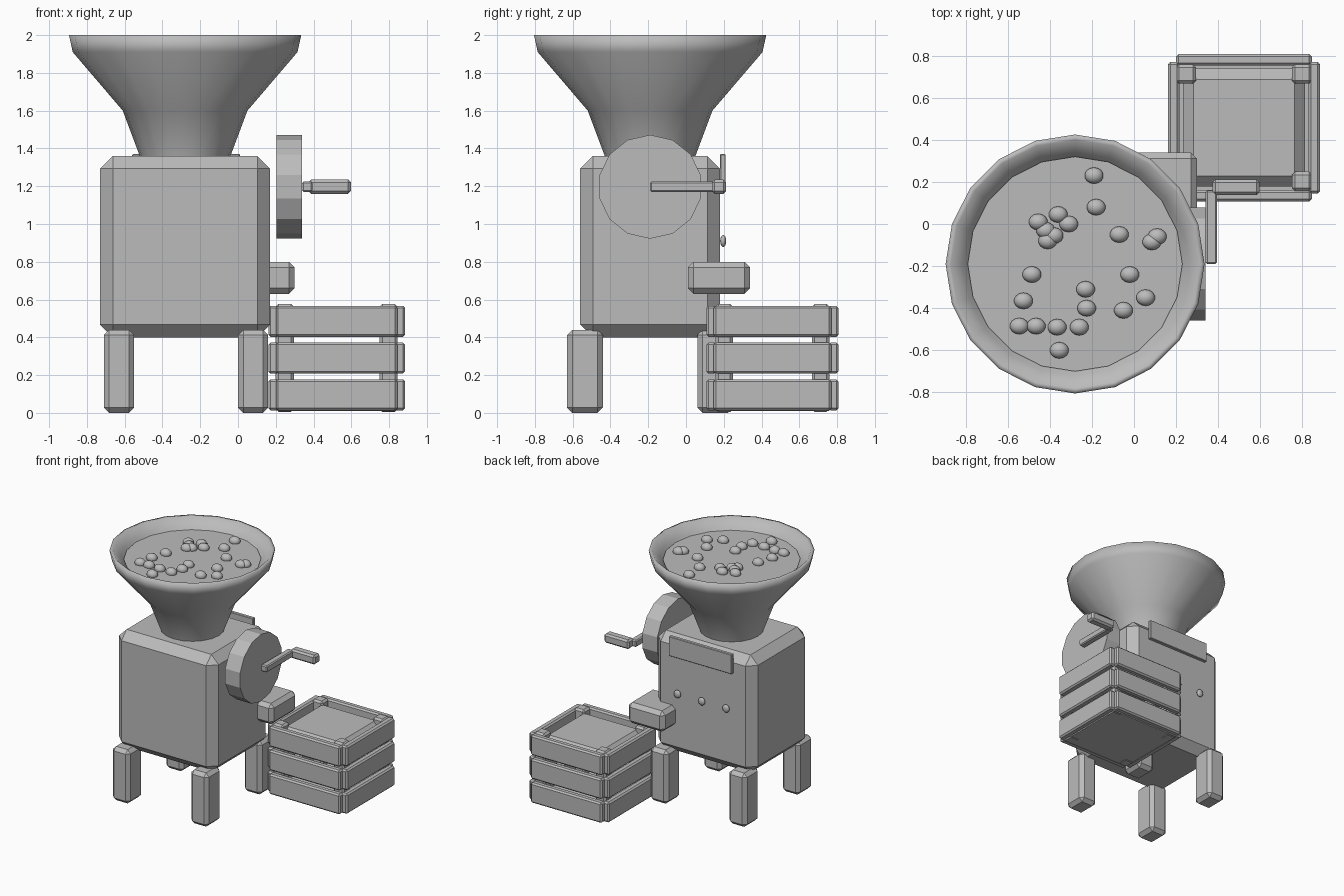
import bpy, bmesh, math
from mathutils import Matrix, Vector

if "Cube" in bpy.data.objects:
    bpy.data.objects.remove(bpy.data.objects["Cube"])

grey = bpy.data.materials.new("plain_grey")
grey.diffuse_color = (0.5, 0.5, 0.5, 1)
grey.use_nodes = True
grey.node_tree.nodes["Principled BSDF"].inputs["Base Color"].default_value = grey.diffuse_color


def finish(name, bm, smooth=False):
    bmesh.ops.recalc_face_normals(bm, faces=bm.faces)
    for f in bm.faces:
        f.smooth = smooth
    me = bpy.data.meshes.new(name)
    bm.to_mesh(me)
    bm.free()
    me.materials.append(grey)
    ob = bpy.data.objects.new(name, me)
    bpy.context.collection.objects.link(ob)
    return ob


def box(name, x, y, z, bevel=0.0):
    """Chamfered box from (min, max) pairs."""
    bm = bmesh.new()
    bmesh.ops.create_cube(bm, size=1)
    for v in bm.verts:
        v.co = Vector([(a + b) / 2 + c * (b - a) for (a, b), c in zip((x, y, z), v.co)])
    if bevel:
        bmesh.ops.bevel(bm, geom=bm.edges[:], offset=bevel, segments=1,
                        affect='EDGES', profile=0.5)
    return finish(name, bm)


def ball(name, pos, size, u=14, v=8):
    bm = bmesh.new()
    m = Matrix.Translation(pos) @ Matrix.Diagonal((*size, 1))
    bmesh.ops.create_uvsphere(bm, u_segments=u, v_segments=v, radius=1, matrix=m)
    return finish(name, bm, True)


CX, CY = -0.28, -0.19

# Machine body and four legs
box("body", (-0.73, 0.17), (-0.56, 0.18), (0.40, 1.36), 0.067)
for lx in (-0.63, 0.08):
    for ly in (-0.535, 0.155):
        box("leg", (lx - 0.08, lx + 0.08), (ly - 0.095, ly + 0.095), (0, 0.44), 0.028)

# Hopper: turned shell with a thick rim
profile = [(0.235, 1.34), (0.24, 1.36), (0.33, 1.60), (0.595, 1.91), (0.615, 2.0),
           (0.59, 2.0), (0.53, 1.94), (0.50, 1.90)]
N = 20
bm = bmesh.new()
rings = [[bm.verts.new((CX + r * math.cos(2 * math.pi * i / N),
                        CY + r * math.sin(2 * math.pi * i / N), z)) for i in range(N)]
         for r, z in profile]
for a, b in zip(rings, rings[1:]):
    for i in range(N):
        j = (i + 1) % N
        bm.faces.new((a[i], a[j], b[j], b[i]))
finish("hopper", bm, True)

# Flat fill surface inside the hopper, with scattered grains
bm = bmesh.new()
bmesh.ops.create_circle(bm, cap_ends=True, segments=N, radius=0.51,
                        matrix=Matrix.Translation((CX, CY, 1.925)))
finish("hopper_fill", bm)
grains = [(-.19, .23), (-.18, .08), (-.455, .01), (-.36, .045), (-.31, 0), (-.42, -.03),
          (-.38, -.055), (-.41, -.08), (-.07, -.05), (.11, -.06), (.085, -.085),
          (-.485, -.24), (-.02, -.24), (-.23, -.31), (-.525, -.365), (-.225, -.40),
          (-.05, -.41), (.055, -.35), (-.545, -.485), (-.465, -.485), (-.365, -.49),
          (-.26, -.49), (-.355, -.60)]
for gx, gy in grains:
    ball("grain", (gx, gy, 1.935), (0.045, 0.039, 0.035))

# Flywheel with crank
bm = bmesh.new()
bmesh.ops.create_cone(bm, cap_ends=True, segments=14, radius1=0.275, radius2=0.275,
                      depth=0.135, matrix=Matrix.Translation((0.2725, CY, 1.197))
                      @ Matrix.Rotation(math.pi / 2, 4, 'Y')
                      @ Matrix.Rotation(math.pi / 2, 4, 'Z'))
finish("flywheel", bm)
box("crank_arm", (0.34, 0.395), (-0.19, 0.16), (1.17, 1.225), 0.008)
box("crank_handle", (0.373, 0.597), (0.138, 0.212), (1.16, 1.235), 0.014)

# Outlet spout, rear board and bolts
box("outlet_spout", (-0.03, 0.30), (0.01, 0.34), (0.63, 0.80), 0.03)
box("rear_board", (-0.56, 0.01), (0.18, 0.21), (1.21, 1.37), 0.004)
for bx in (-0.06, -0.28, -0.50):
    ball("bolt", (bx, 0.197, 0.91), (0.03, 0.016, 0.032), 12, 8)

# Slatted crate beside the machine
KX, KY = 0.5225, 0.4575
for sx in (-1, 1):
    for sy in (-1, 1):
        px, py = KX + sx * 0.275, KY + sy * 0.255
        box("crate_post", (px - 0.048, px + 0.048), (py - 0.046, py + 0.046),
            (0.005, 0.577), 0.015)
for z0 in (0.013, 0.208, 0.402):
    z = (z0, z0 + 0.165)
    for s in (-1, 1):
        y = KY + s * 0.323
        x = KX + s * 0.334
        box("crate_end_slat", (KX - 0.322, KX + 0.322), (y - 0.027, y + 0.027), z, 0.012)
        box("crate_side_slat", (x - 0.028, x + 0.028), (KY - 0.312, KY + 0.312), z, 0.012)
box("crate_base", (KX - 0.31, KX + 0.31), (KY - 0.30, KY + 0.30), (0.01, 0.05))
box("crate_contents", (KX - 0.29, KX + 0.29), (KY - 0.28, KY + 0.28), (0.43, 0.545), 0.05)
